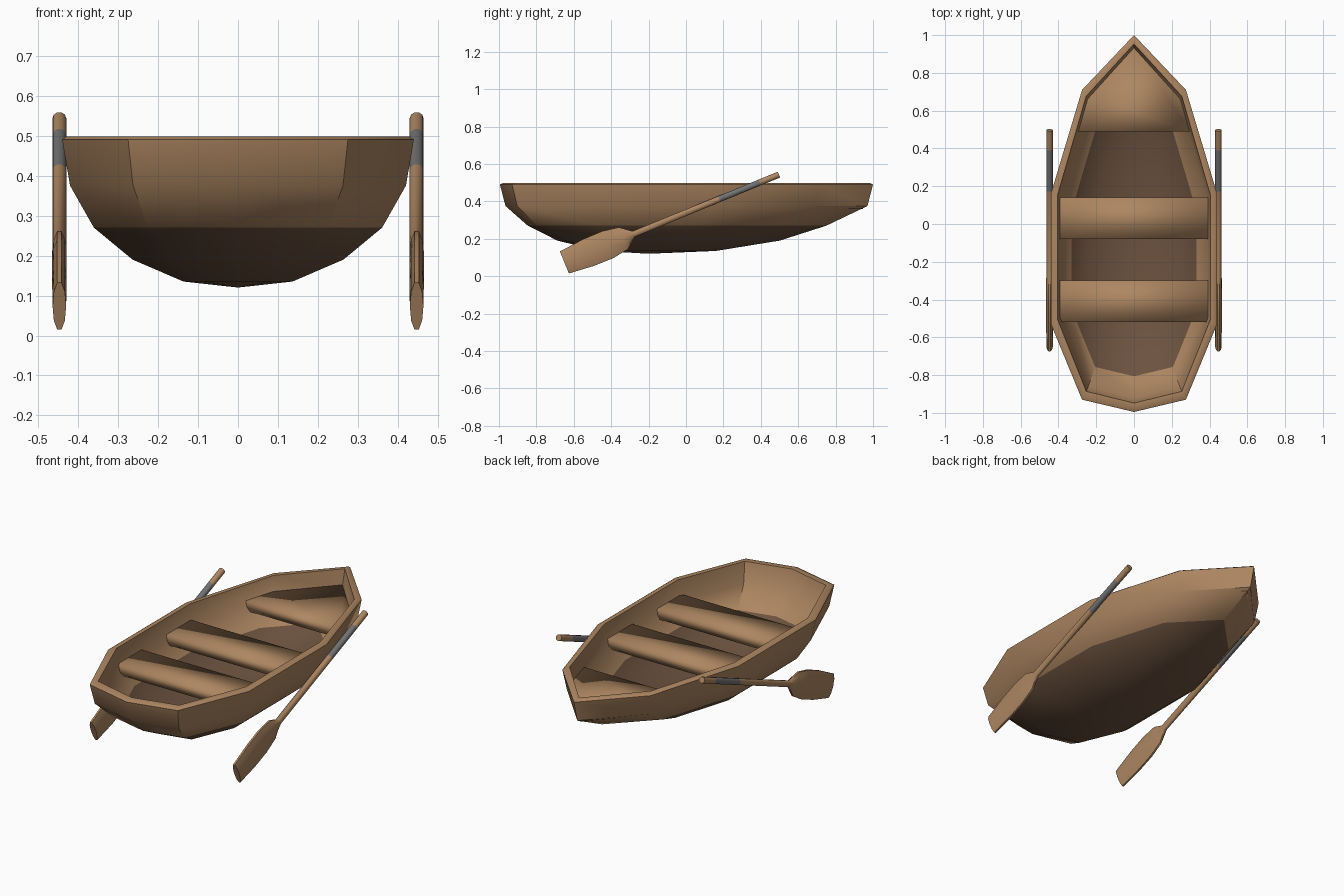
import bpy, bmesh, math
from mathutils import Vector, Matrix

if "Cube" in bpy.data.objects:
    bpy.data.objects.remove(bpy.data.objects["Cube"])


def material(name, rgb):
    m = bpy.data.materials.new(name)
    m.diffuse_color = (*rgb, 1)
    m.use_nodes = True
    m.node_tree.nodes["Principled BSDF"].inputs["Base Color"].default_value = m.diffuse_color
    return m


WOOD = material("wood", (0.42, 0.24, 0.12))
DARK = material("dark_wood", (0.15, 0.085, 0.05))
GREY = material("grip_grey", (0.17, 0.17, 0.17))


def finish(name, bm, mats, angle=40):
    bmesh.ops.recalc_face_normals(bm, faces=bm.faces)
    me = bpy.data.meshes.new(name)
    bm.to_mesh(me)
    bm.free()
    ob = bpy.data.objects.new(name, me)
    bpy.context.collection.objects.link(ob)
    for m in mats:
        me.materials.append(m)
    bpy.ops.object.select_all(action='DESELECT')
    ob.select_set(True)
    bpy.context.view_layer.objects.active = ob
    bpy.ops.object.shade_smooth_by_angle(angle=math.radians(angle))
    return ob


def bridge(bm, a, b, mat=0):
    n = len(a)
    for i in range(n):
        bm.faces.new((a[i], a[(i + 1) % n], b[(i + 1) % n], b[i])).material_index = mat


def fan(bm, ring, tip, mat=0):
    for i in range(len(ring)):
        bm.faces.new((ring[i], ring[(i + 1) % len(ring)], tip)).material_index = mat


# Hull: ten-sided plan outline lofted down the outside, over the rim and down inside
half = [(0.275, 0.71), (0.44, 0.16), (0.44, -0.53), (0.275, -0.93)]
outline = [(0, 1.0)] + half + [(0, -0.995)] + [(-x, y) for x, y in reversed(half)]
# x scale, y scale, y shift, z
rings = [(.31, .31, -.15, .135), (.60, .595, -.095, .19), (.82, .80, -.05, .27),
         (.955, .97, 0, .375), (1, 1, 0, .49), (.975, .985, 0, .498),
         (.92, .953, 0, .498), (.88, .925, 0, .385), (.75, .76, -.05, .285),
         (.55, .56, -.095, .21), (.28, .29, -.15, .162)]
bm = bmesh.new()
loops = [[bm.verts.new((x * sx, y * sy + c, z)) for x, y in outline] for sx, sy, c, z in rings]
for k in range(len(loops) - 1):
    bridge(bm, loops[k], loops[k + 1], 1 if k < 2 or k > 7 else 0)
fan(bm, loops[0], bm.verts.new((0, -.2, .12)), 1)
fan(bm, loops[-1], bm.verts.new((0, -.2, .147)), 1)
finish("hull", bm, [WOOD, DARK])


# Seats: extruded plan shapes, softly shaded all round
def seat(name, pts, z0=0.36, z1=0.415):
    bm = bmesh.new()
    lo = [bm.verts.new((x, y, z0)) for x, y in pts]
    hi = [bm.verts.new((x, y, z1)) for x, y in pts]
    bridge(bm, lo, hi)
    bm.faces.new(lo)
    bm.faces.new(hi)
    finish(name, bm, [WOOD], 120)


for name, y0, y1 in (("middle_seat", -.08, .14), ("rear_seat", -.52, -.30)):
    seat(name, [(-.395, y0), (.395, y0), (.395, y1), (-.395, y1)])
seat("bow_seat", [(-.295, .49), (.295, .49), (.24, .68), (0, .945), (-.24, .68)])

# Oars: round shaft with grey grip and a flat blade, local +x runs toward the blade
START = Vector((0.497, 0.543))
NECK = Vector((-0.28, 0.225))
LENGTH = (START - NECK).length
ANGLE = math.atan2(START.y - NECK.y, START.x - NECK.x)


def oar(name, side):
    bm = bmesh.new()
    r, n = 0.0175, 10

    def ring(u, ry, rx):
        return [bm.verts.new((rx * math.cos(2 * math.pi * i / n), -u,
                              ry * math.sin(2 * math.pi * i / n))) for i in range(n)]

    # distance from the neck, half width, half thickness
    stations = [(-LENGTH, r, r), (-LENGTH + .11, r, r), (-LENGTH + .345, r, r), (0, r, r),
                (.06, .067, .018), (.15, .082, .018), (.26, .081, .018), (.40, .067, .017)]
    rows = [ring(*s) for s in stations]
    for k in range(len(rows) - 1):
        bridge(bm, rows[k], rows[k + 1], 1 if k == 1 else 0)
    bm.faces.new(rows[0])
    bm.faces.new(rows[-1])
    bmesh.ops.transform(bm, verts=bm.verts, matrix=Matrix.Translation((side * .447, NECK.x, NECK.y))
                        @ Matrix.Rotation(ANGLE, 4, 'X'))
    finish(name, bm, [WOOD, GREY])


oar("right_oar", 1)
oar("left_oar", -1)
